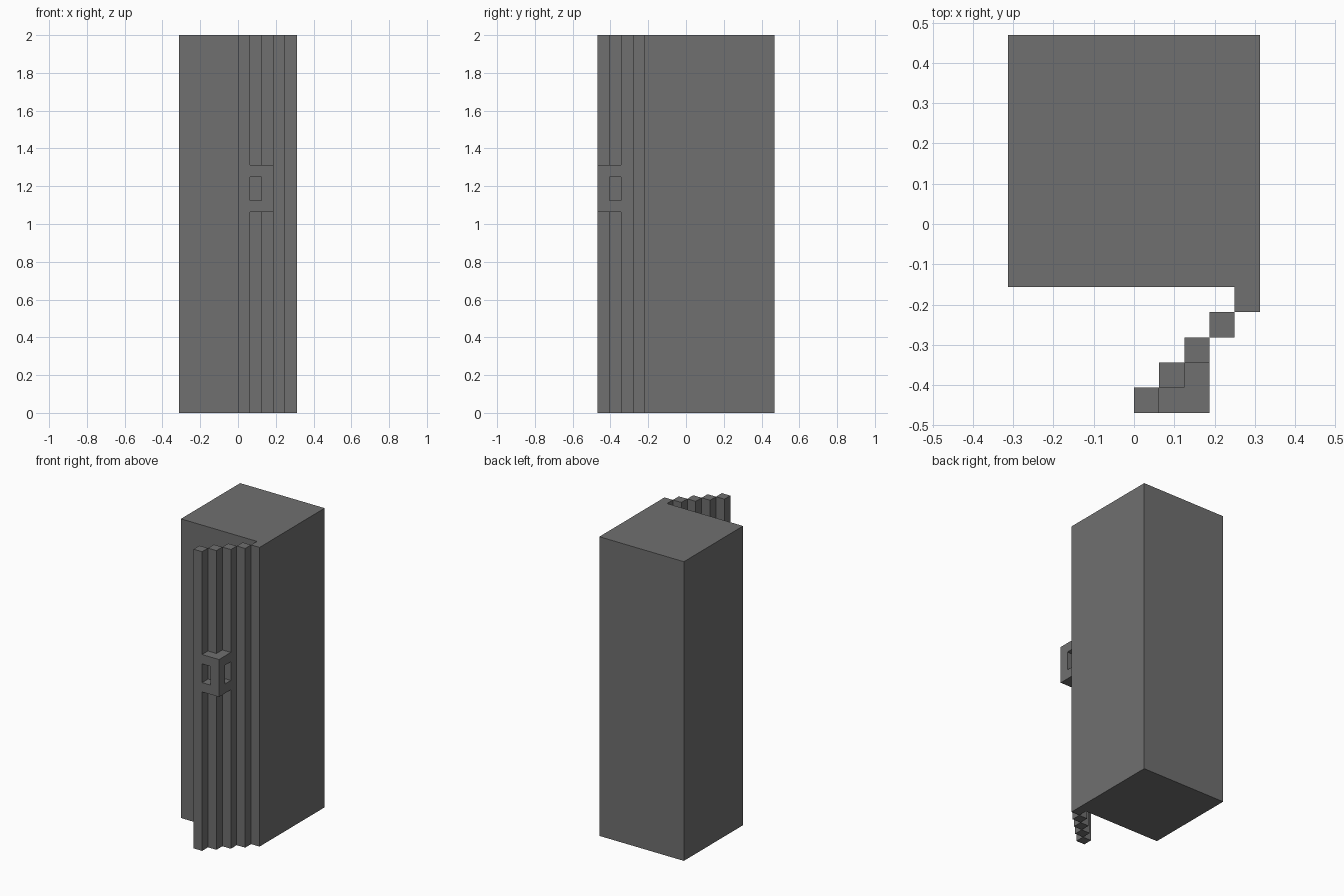
import bpy, bmesh
from mathutils import Vector

if "Cube" in bpy.data.objects:
    bpy.data.objects.remove(bpy.data.objects["Cube"])

U = 0.0625  # every part sits on this block grid

grey = bpy.data.materials.new("grey_metal")
grey.diffuse_color = (0.16, 0.16, 0.16, 1)
grey.use_nodes = True
grey.node_tree.nodes["Principled BSDF"].inputs["Base Color"].default_value = grey.diffuse_color


def box(lo, hi, x_cuts=(), z_cuts=()):
    """Box in grid units with optional loop cuts along x and z."""
    bm = bmesh.new()
    bmesh.ops.create_cube(bm, size=1)
    for v in bm.verts:
        v.co = Vector([lo[i] if v.co[i] < 0 else hi[i] for i in range(3)])
    for axis, cuts in ((0, x_cuts), (2, z_cuts)):
        for c in cuts:
            co, no = Vector(), Vector()
            co[axis], no[axis] = c, 1
            bmesh.ops.bisect_plane(bm, geom=bm.verts[:] + bm.edges[:] + bm.faces[:],
                                   plane_co=co, plane_no=no)
    return bm


def extrude(bm, normal, inside, move):
    """Extrude the faces with this normal whose centre passes the test."""
    bm.normal_update()
    faces = [f for f in bm.faces
             if f.normal.dot(Vector(normal)) > 0.9 and inside(f.calc_center_median())]
    geom = bmesh.ops.extrude_face_region(bm, geom=faces)["geom"]
    bmesh.ops.translate(bm, vec=Vector(move),
                        verts=[g for g in geom if isinstance(g, bmesh.types.BMVert)])


def finish(name, bm):
    bmesh.ops.scale(bm, vec=(U, U, U), verts=bm.verts[:])
    bmesh.ops.recalc_face_normals(bm, faces=bm.faces[:])
    mesh = bpy.data.meshes.new(name)
    bm.to_mesh(mesh)
    bm.free()
    mesh.materials.append(grey)
    obj = bpy.data.objects.new(name, mesh)
    bpy.context.collection.objects.link(obj)


# Cabinet: two hollow compartments and a hinge strip on the right front edge
body = box((-5, -2.5, 0), (5, 7.5, 32), x_cuts=(-4, 4), z_cuts=(1, 24, 25, 31))
extrude(body, (0, -1, 0),
        lambda c: abs(c.x) < 4 and (1 < c.z < 24 or 25 < c.z < 31), (0, 9, 0))
extrude(body, (0, -1, 0), lambda c: c.x > 4 and c.y < -2, (0, -1, 0))
finish("cabinet", body)

# Open door: stepped diagonal row of full-height columns
for i in range(4):
    x, y = 3 - i, -4.5 - i
    finish(f"door_panel_{i + 1}", box((x, y, 0), (x + 1, y + 1, 32)))

# Handle: corner post with arms reaching back to the door at both ends
handle = box((2, -7.5, 17), (3, -6.5, 21), z_cuts=(18, 20))
ends = lambda c: abs(c.z - 19) > 1
extrude(handle, (-1, 0, 0), ends, (-1, 0, 0))
extrude(handle, (0, 1, 0), lambda c: ends(c) and c.x > 2, (0, 1, 0))
finish("door_handle", handle)
